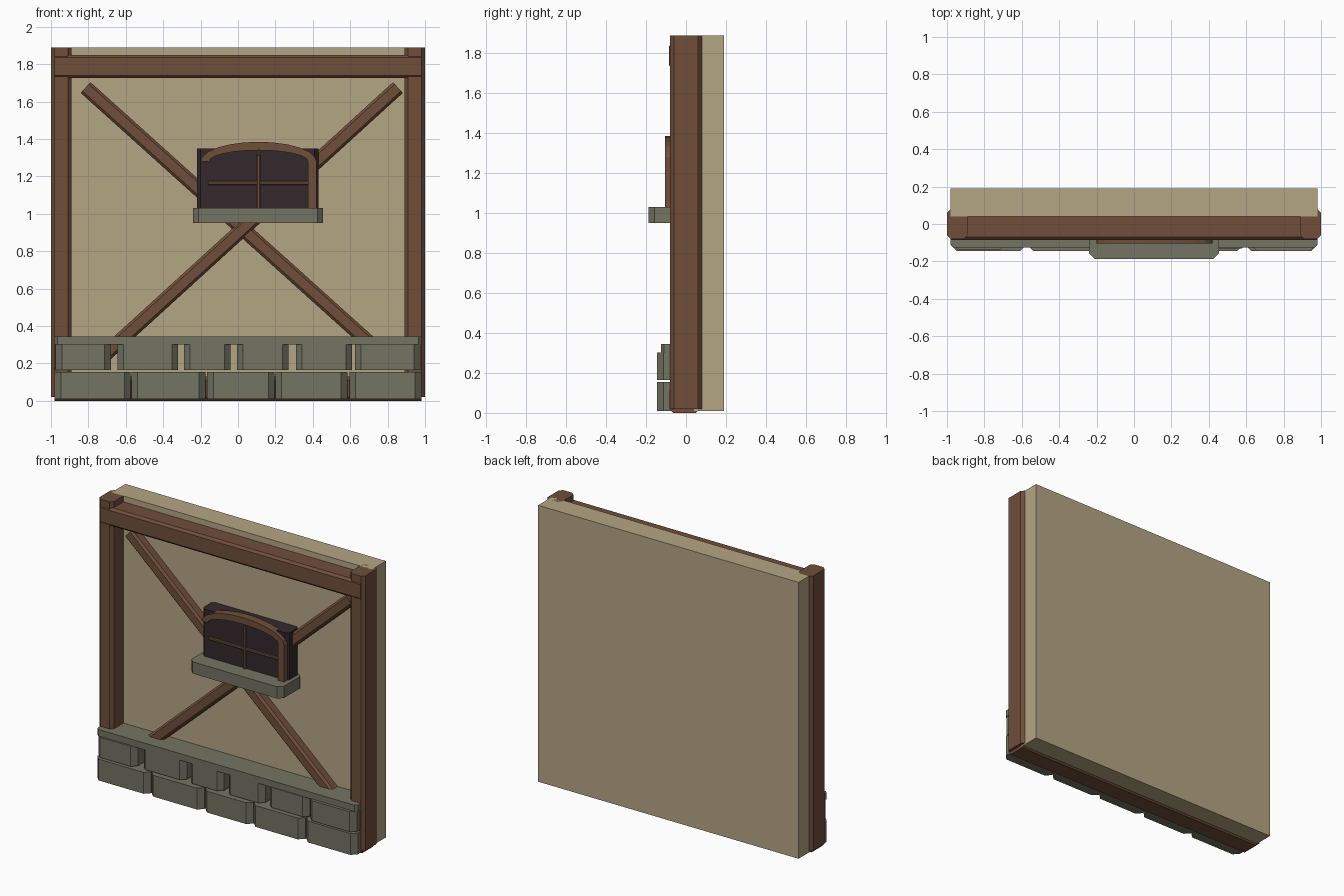
import bpy, bmesh
from math import sin, cos, pi, atan2, hypot

cube = bpy.data.objects.get("Cube")
if cube:
    bpy.data.objects.remove(cube, do_unlink=True)


def material(name, rgb):
    m = bpy.data.materials.new(name)
    m.use_nodes = True
    m.diffuse_color = (*rgb, 1)
    m.node_tree.nodes["Principled BSDF"].inputs["Base Color"].default_value = (*rgb, 1)
    return m


PLASTER = material("tan plaster", (0.46, 0.38, 0.23))
WOOD = material("brown timber", (0.16, 0.077, 0.044))
STONE = material("grey stone", (0.172, 0.172, 0.125))
DARK = material("dark pane", (0.033, 0.022, 0.025))


def prism(name, outline, axis, start, end, mat):
    """Extrude a 2D outline along one axis."""
    def place(p, t):
        co = list(p)
        co.insert("xyz".index(axis), t)
        return co
    bm = bmesh.new()
    lo = [bm.verts.new(place(p, start)) for p in outline]
    hi = [bm.verts.new(place(p, end)) for p in outline]
    n = len(outline)
    bm.faces.new(lo)
    bm.faces.new(hi[::-1])
    for i in range(n):
        j = (i + 1) % n
        bm.faces.new((lo[i], hi[i], hi[j], lo[j]))
    bmesh.ops.recalc_face_normals(bm, faces=bm.faces)
    me = bpy.data.meshes.new(name)
    bm.to_mesh(me)
    bm.free()
    me.materials.append(mat)
    ob = bpy.data.objects.new(name, me)
    bpy.context.collection.objects.link(ob)
    return ob


def bar(name, x, y, z, axis, mat, c=0.02):
    """Box whose edges parallel to the axis are chamfered by c."""
    spans = {"x": x, "y": y, "z": z}
    start, end = spans.pop(axis)
    (a, b), (d, e) = spans.values()
    if c:
        pts = [(a + c, d), (b - c, d), (b, d + c), (b, e - c),
               (b - c, e), (a + c, e), (a, e - c), (a, d + c)]
    else:
        pts = [(a, d), (b, d), (b, e), (a, e)]
    return prism(name, pts, axis, start, end, mat)


# Plaster wall
bar("wall_panel", (-0.98, 0.98), (0.04, 0.19), (0.01, 1.89), "z", PLASTER, 0)

# Timber frame
for side, s in (("left", 1), ("right", -1)):
    bar(side + "_post", sorted((s * 0.89, s)), (-0.08, 0.08), (0.02, 1.89), "z", WOOD)
bar("top_beam", (-0.98, 0.98), (-0.085, 0.06), (1.725, 1.85), "x", WOOD, 0.015)
bar("bottom_beam", (-0.98, 0.98), (-0.085, 0.07), (0, 0.13), "x", WOOD)


# Crossed braces
def brace(name, x0, z0, x1, z1, front):
    half = hypot(x1 - x0, z1 - z0) / 2
    ob = bar(name, (-half, half), (front, 0.08), (-0.039, 0.039), "x", WOOD, 0.014)
    ob.location = ((x0 + x1) / 2, 0, (z0 + z1) / 2)
    ob.rotation_euler.y = -atan2(z1 - z0, x1 - x0)


brace("brace_falling", -0.815, 1.675, 0.78, 0.24, -0.022)
brace("brace_rising", -0.73, 0.23, 0.855, 1.675, -0.03)

# Stone footing: two rows of blocks under a coping
lower = [(-0.98, -0.575), (-0.57, -0.175), (-0.165, 0.195), (0.2, 0.585), (0.595, 0.98)]
upper = [(-0.975, -0.68), (-0.645, -0.32), (-0.29, -0.04), (-0.005, 0.27),
         (0.31, 0.61), (0.625, 0.975)]
depths = (-0.138, -0.124, -0.124, -0.124, -0.13, -0.145)
for i, span in enumerate(lower):
    bar(f"lower_stone_{i + 1}", span, (-0.145, 0.045), (0.01, 0.155), "z", STONE, 0.033)
for i, (span, front) in enumerate(zip(upper, depths)):
    bar(f"upper_stone_{i + 1}", span, (front, 0.045), (0.165, 0.302), "z", STONE, 0.033)
bar("stone_coping", (-0.98, 0.98), (-0.125, 0.045), (0.3, 0.345), "z", STONE, 0.015)

# Window
bar("window_pane", (-0.22, 0.43), (-0.078, 0.045), (1.02, 1.35), "z", DARK, 0.02)
bar("window_sill", (-0.24, 0.455), (-0.187, 0.045), (0.95, 1.03), "z", STONE, 0.03)
bar("window_upright", (0.1, 0.12), (-0.09, -0.05), (1.03, 1.315), "z", WOOD, 0.004)
bar("window_crossbar", (-0.16, 0.38), (-0.088, -0.05), (1.155, 1.175), "x", WOOD, 0.004)

# Arched frame with one jamb on its left end
STEPS = 12
arc = [pi * i / STEPS for i in range(STEPS + 1)]
outer = [(0.11 + 0.31 * cos(a), 1.28 + 0.105 * sin(a)) for a in arc]
inner = [(0.11 + 0.265 * cos(a), 1.28 + 0.06 * sin(a)) for a in reversed(arc)]
prism("window_arch", [(0.42, 1.03)] + outer + inner + [(0.375, 1.03)],
      "y", -0.105, -0.05, WOOD)
